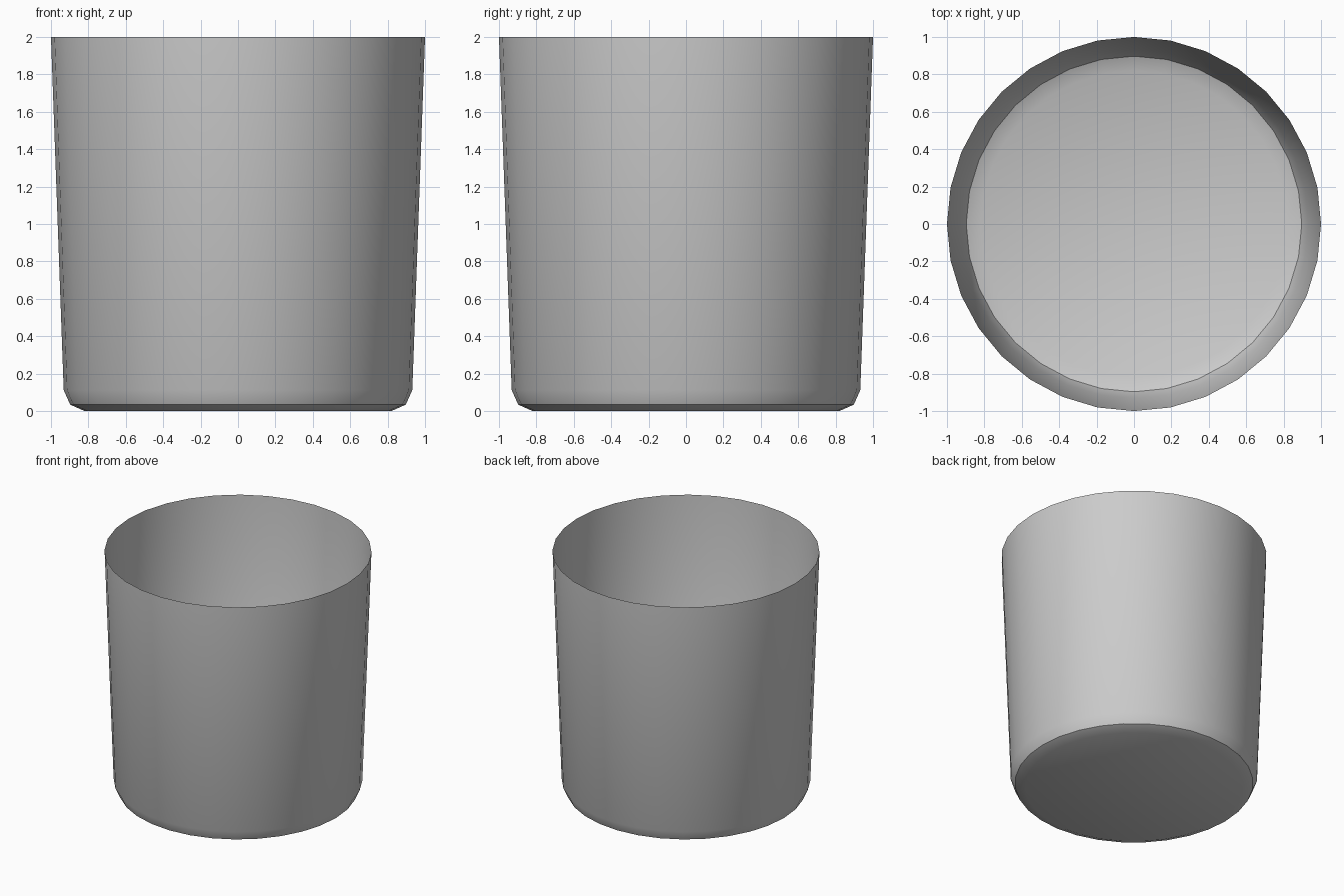
import bpy, bmesh
from math import cos, sin, tau, radians

if "Cube" in bpy.data.objects:
    bpy.data.objects.remove(bpy.data.objects["Cube"])

SIDES = 32
# thin-walled cup profile (radius, height): floor edge, rounded corner, rim
PROFILE = [(0.82, 0.0), (0.897, 0.034), (0.932, 0.112), (1.0, 2.0)]

bm = bmesh.new()
rings = [[bm.verts.new((r * cos(tau * i / SIDES), r * sin(tau * i / SIDES), z))
          for i in range(SIDES)] for r, z in PROFILE]

# floor disc
bm.faces.new(rings[0][::-1])

# corner bands and tapered wall, open at the top
for low, high in zip(rings, rings[1:]):
    for i in range(SIDES):
        j = (i + 1) % SIDES
        bm.faces.new((low[i], low[j], high[j], high[i]))

mesh = bpy.data.meshes.new("cup")
bm.to_mesh(mesh)
bm.free()
cup = bpy.data.objects.new("cup", mesh)
bpy.context.collection.objects.link(cup)

# smooth shading with a crease at the base edge
bpy.context.view_layer.objects.active = cup
cup.select_set(True)
bpy.ops.object.shade_smooth_by_angle(angle=radians(30))
